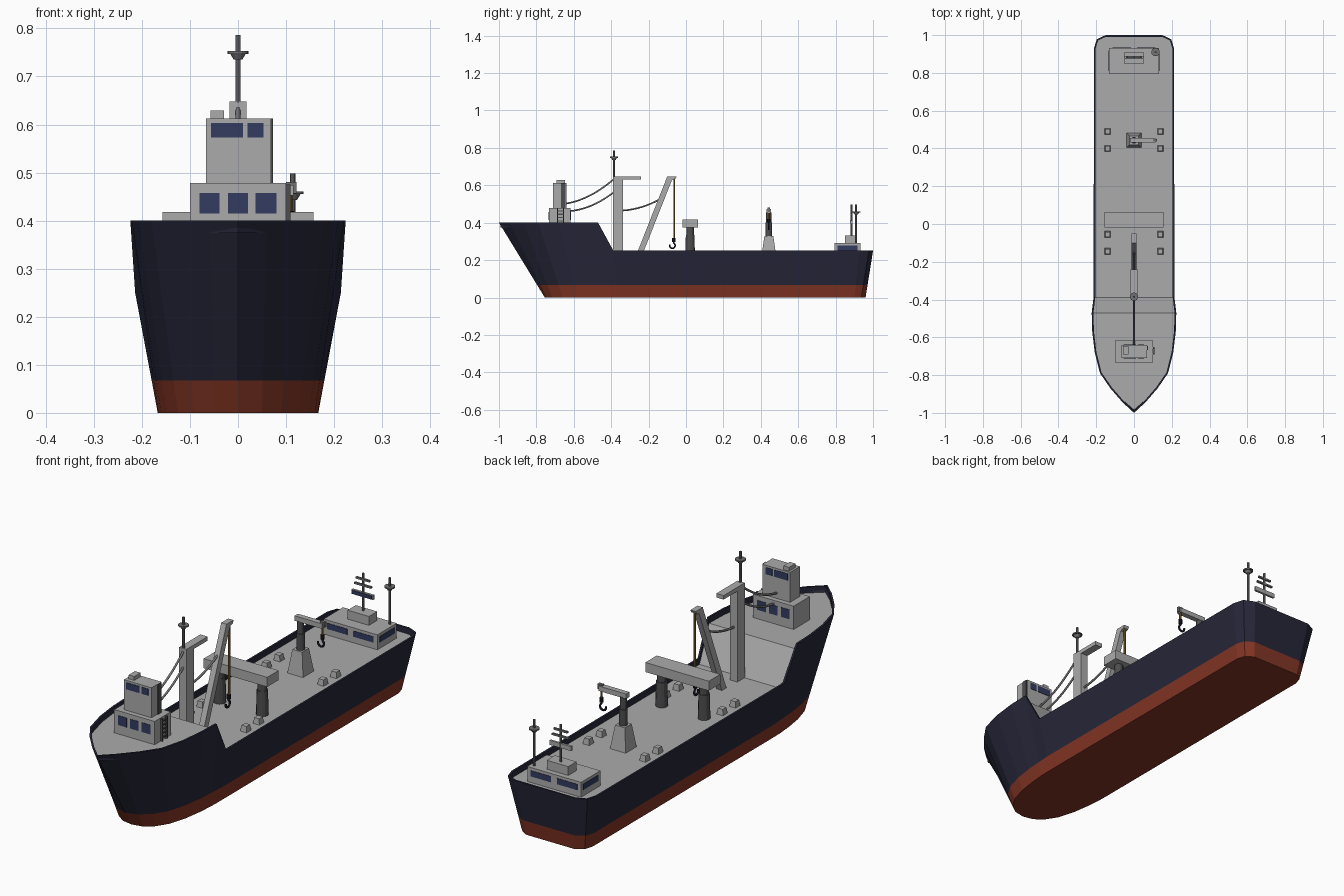
import bpy, bmesh, math
from mathutils import Vector

if "Cube" in bpy.data.objects:
    bpy.data.objects.remove(bpy.data.objects["Cube"])


def mat(name, r, g, b):
    m = bpy.data.materials.new(name)
    m.diffuse_color = (r, g, b, 1)
    m.use_nodes = True
    m.node_tree.nodes["Principled BSDF"].inputs["Base Color"].default_value = m.diffuse_color
    return m


NAVY = mat("navy hull", 0.02, 0.02, 0.042)
RED = mat("red antifouling", 0.23, 0.036, 0.018)
GREY = mat("light grey", 0.41, 0.41, 0.41)
DARK = mat("dark grey steel", 0.075, 0.075, 0.08)
MID = mat("mid grey rigging", 0.17, 0.17, 0.175)
BLUE = mat("window blue", 0.032, 0.045, 0.115)
BRASS = mat("brass rope", 0.3, 0.18, 0.03)
BLACK = mat("black hook", 0.008, 0.008, 0.016)


def finish(name, bm, *mats):
    bmesh.ops.recalc_face_normals(bm, faces=bm.faces)
    me = bpy.data.meshes.new(name)
    bm.to_mesh(me)
    bm.free()
    for m in mats:
        me.materials.append(m)
    ob = bpy.data.objects.new(name, me)
    bpy.context.collection.objects.link(ob)
    return ob


def box(name, x0, x1, y0, y1, z0, z1, m=GREY, taper=1.0):
    bm = bmesh.new()
    bmesh.ops.create_cube(bm, size=1)
    for v in bm.verts:
        k = taper if v.co.z > 0 else 1
        v.co = Vector(((x0 + x1) / 2 + v.co.x * (x1 - x0) * k,
                       (y0 + y1) / 2 + v.co.y * (y1 - y0) * k,
                       (z0 + z1) / 2 + v.co.z * (z1 - z0)))
    return finish(name, bm, m)


def cyl(name, x, y, z0, z1, r0, m=DARK, r1=None, sides=12):
    bm = bmesh.new()
    bmesh.ops.create_cone(bm, cap_ends=True, segments=sides, radius1=r0,
                          radius2=r0 if r1 is None else r1, depth=z1 - z0)
    bmesh.ops.translate(bm, verts=bm.verts, vec=(x, y, (z0 + z1) / 2))
    return finish(name, bm, m)


def prism(name, profile, half_width, m=GREY):
    """Extrude a (y, z) side profile across x."""
    bm = bmesh.new()
    f = bm.faces.new([bm.verts.new((-half_width, y, z)) for y, z in profile])
    ext = bmesh.ops.extrude_face_region(bm, geom=[f])["geom"]
    bmesh.ops.translate(bm, vec=(2 * half_width, 0, 0),
                        verts=[g for g in ext if isinstance(g, bmesh.types.BMVert)])
    return finish(name, bm, m)


def tube(name, pts, r, m):
    cu = bpy.data.curves.new(name, 'CURVE')
    cu.dimensions = '3D'
    cu.bevel_depth = r
    cu.bevel_resolution = 1
    cu.use_fill_caps = True
    sp = cu.splines.new('POLY')
    sp.points.add(len(pts) - 1)
    for p, c in zip(sp.points, pts):
        p.co = (*c, 1)
    cu.materials.append(m)
    ob = bpy.data.objects.new(name, cu)
    bpy.context.collection.objects.link(ob)
    return ob


# Hull: stations (top x, top y, bottom x, bottom y, top z) from bow to stern, mirrored
half = [(0, -1, 0, -.755, .4), (.06, -.945, .05, -.745, .4), (.125, -.87, .09, -.715, .4),
        (.18, -.79, .125, -.66, .4), (.208, -.68, .148, -.58, .4), (.221, -.57, .16, -.5, .4),
        (.224, -.47, .166, -.43, .4), (.214, -.388, .167, -.37, .25), (.212, .93, .167, .9, .25),
        (.197, .978, .155, .937, .25), (.15, 1, .12, .96, .25)]
loop = half + [(-a, b, -c, d, e) for a, b, c, d, e in half[:0:-1]]
n = len(loop)
BULWARK = 0.026
bm = bmesh.new()
rings = []
for i, (xt, yt, xb, yb, zt) in enumerate(loop):
    top, bot = Vector((xt, yt, zt)), Vector((xb, yb, 0))
    a, b = loop[i - 1], loop[(i + 1) % n]
    tangent = Vector((b[0] - a[0], b[1] - a[1], 0)).normalized()
    inner = top + Vector((-tangent.y, tangent.x, 0)) * 0.009
    pts = [bot.lerp(top, z / zt) for z in (0, .067, zt - BULWARK, zt)]
    pts += [inner, inner - Vector((0, 0, BULWARK))]
    rings.append([bm.verts.new(p) for p in pts])
for i in range(n):
    p, q = rings[i], rings[(i + 1) % n]
    for k in range(5):
        f = bm.faces.new((p[k], q[k], q[k + 1], p[k + 1]))
        f.material_index = 1 if k == 0 else 0
for i in range(len(half) - 1):      # bottom plates and deck plates
    j, j2 = (n - i) % n, n - i - 1
    for k, mi in ((0, 1), (5, 2)):
        vs = [rings[i][k], rings[i + 1][k], rings[j2][k]]
        if j != i:
            vs.append(rings[j][k])
        bm.faces.new(vs).material_index = mi
finish("hull", bm, NAVY, RED, GREY)

# Wheelhouse on the bow
box("wheelhouse_lower", -.1, .1, -.732, -.618, .37, .478)
box("wheelhouse_upper", -.067, .069, -.71, -.64, .478, .612)
box("wheelhouse_roof_box", -.057, -.029, -.692, -.647, .612, .629)
box("wheelhouse_side_strip", .069, .073, -.668, -.645, .478, .612, DARK)
for tag, s, ylow, yup in (("front", 1, -.732, -.71), ("back", -1, -.618, -.64)):
    for x0, x1 in ((-.08, -.038), (-.021, .021), (.036, .08)):
        box(f"{tag}_lower_window", x0, x1, ylow - .002, ylow + .002, .415, .457, BLUE)
    for x0, x1 in ((-.056, .01), (.02, .053)):
        box(f"{tag}_upper_window", x0, x1, yup - .002, yup + .002, .573, .603, BLUE)
# Ladder on the wheelhouse side
for y in (-.688, -.655):
    box("ladder_rail", .1, .109, y - .003, y + .003, .375, .475, DARK)
for i in range(5):
    box("ladder_rung", .102, .108, -.688, -.655, .388 + i * .018, .394 + i * .018, DARK)


# King post, topmast and derrick boom
def disc_mast(name, x, y, z0, z1, zd):
    cyl(name, x, y, z0, z1, .0055, MID, sides=8)
    cyl(name + "_collar", x, y, zd - .012, zd, .009, MID, .016)
    cyl(name + "_disc", x, y, zd, zd + .006, .022, MID, sides=16)


prism("king_post", [(-.39, .22), (-.337, .22), (-.337, .63), (-.24, .63), (-.24, .648), (-.39, .648)], .018)
disc_mast("topmast", 0, -.385, .645, .786, .747)
prism("derrick_boom", [(-.268, .222), (-.236, .222), (-.075, .628), (-.055, .636), (-.05, .648), (-.1, .648)], .013)


# Rigging cables
def cable(y0, z0, y1, z1, sag):
    pts = []
    for i in range(11):
        t = i / 10
        pts.append((0, y0 + (y1 - y0) * t, z0 + (z1 - z0) * t - sag * 4 * t * (1 - t)))
    tube("rigging_cable", pts, .005, MID)


cable(-.642, .502, -.387, .632, .022)
cable(-.622, .462, -.387, .562, .02)
cable(-.34, .465, -.14, .525, .012)


# Hooks: J curve in a vertical plane given by direction d
def hook(name, x, y, z, d):
    pts = [Vector((x, y, z + .03)), Vector((x, y, z + .012))]
    for i in range(9):
        a = math.radians(60 - i * 32)
        pts.append(Vector((x, y, z - .005)) + Vector(d) * (.015 * (math.cos(a) - .5))
                   + Vector((0, 0, .015 * math.sin(a))))
    tube(name, pts, .005, BLACK)
    cyl(name + "_block", x, y, z + .015, z + .035, .009, BLACK, sides=8)


cyl("derrick_rope", 0, -.063, .31, .64, .005, BRASS, sides=8)
hook("derrick_hook", 0, -.065, .283, (0, 1, 0))

# Gantry
box("gantry_beam", -.157, .157, -.018, .063, .375, .418)
for s in (-1, 1):
    cyl("gantry_leg", s * .105, .022, .22, .335, .026, DARK, .023)
    cyl("gantry_leg_top", s * .105, .022, .335, .376, .02, DARK)

# Deck crane
box("crane_pedestal", -.039, .039, .404, .482, .222, .328, taper=.62)
cyl("crane_column", 0, .443, .328, .40, .018, DARK)
cyl("crane_column_top", 0, .443, .40, .455, .014, DARK)
box("crane_jib", -.022, .115, .431, .455, .452, .474)
box("crane_jib_tip", .1, .122, .436, .45, .456, .48, MID)
cyl("crane_rope", .108, .443, .41, .456, .005, BRASS, sides=8)
hook("crane_hook", .108, .443, .385, (1, 0, 0))

# Bollard blocks
for s in (-1, 1):
    for y in (.49, .4, -.055, -.145):
        box("deck_block", s * .14 - .016, s * .14 + .016, y - .017, y + .017, .222, .25, taper=.75)

# Stern deckhouse
box("stern_house", -.133, .133, .795, .932, .222, .291)
box("stern_house_top", -.053, .053, .85, .908, .291, .331)
for y in (.795, .932):
    for x0, x1 in ((-.115, -.015), (.015, .115)):
        box("stern_window", x0, x1, y - .002, y + .002, .252, .278, BLUE)
for x in (-.133, .133):
    box("stern_side_window", x - .002, x + .002, .81, .918, .252, .278, BLUE)

# Stern masts
cyl("signal_mast", 0, .885, .33, .497, .0055, MID, sides=8)
box("signal_board", -.053, .053, .879, .889, .393, .413)
box("signal_board_panel", -.048, .048, .876, .88, .395, .411, BLUE)
for z, w in ((.44, .042), (.466, .034)):
    box("signal_yard", -w, w, .88, .889, z, z + .008, MID)
disc_mast("stern_mast", .114, .91, .285, .498, .455)
